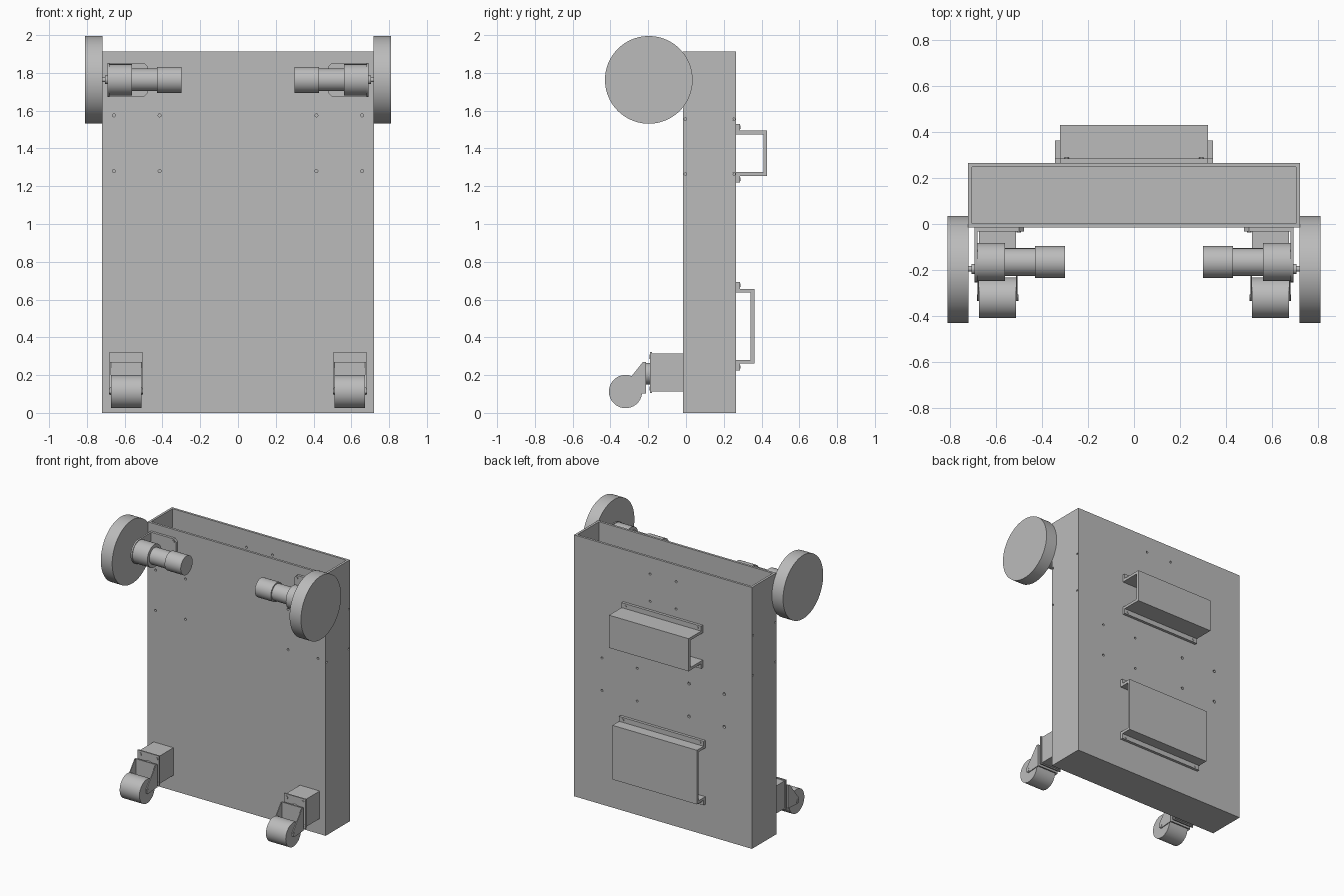
import bpy, bmesh, math
from mathutils import Matrix, Vector

cube = bpy.data.objects.get("Cube")
if cube:
    bpy.data.objects.remove(cube, do_unlink=True)

grey = bpy.data.materials.new("plain grey")
grey.use_nodes = True
grey.diffuse_color = (0.5, 0.5, 0.5, 1)
grey.node_tree.nodes["Principled BSDF"].inputs["Base Color"].default_value = grey.diffuse_color


def finish(name, bm, smooth=False):
    bmesh.ops.recalc_face_normals(bm, faces=bm.faces[:])
    mesh = bpy.data.meshes.new(name)
    bm.to_mesh(mesh)
    bm.free()
    mesh.materials.append(grey)
    ob = bpy.data.objects.new(name, mesh)
    bpy.context.collection.objects.link(ob)
    bpy.ops.object.select_all(action='DESELECT')
    ob.select_set(True)
    bpy.context.view_layer.objects.active = ob
    if smooth:
        bpy.ops.object.shade_smooth_by_angle(angle=math.radians(30))
    return ob


def add_box(bm, x, y, z):
    lo, hi = Vector((x[0], y[0], z[0])), Vector((x[1], y[1], z[1]))
    m = Matrix.Translation((lo + hi) / 2) @ Matrix.Diagonal((*(hi - lo), 1))
    bmesh.ops.create_cube(bm, size=1, matrix=m)


def add_cyl(bm, a, b, r, n=48):
    a, b = Vector(a), Vector(b)
    turn = (b - a).to_track_quat('Z', 'Y').to_matrix().to_4x4()
    bmesh.ops.create_cone(bm, cap_ends=True, segments=n, radius1=r, radius2=r,
                          depth=(b - a).length, matrix=Matrix.Translation((a + b) / 2) @ turn)


def add_prism(bm, profile, x0, x1):
    """Extrude a (y, z) outline along x."""
    face = bm.faces.new([bm.verts.new((x0, y, z)) for y, z in profile])
    new = bmesh.ops.extrude_face_region(bm, geom=[face])["geom"]
    verts = [v for v in new if isinstance(v, bmesh.types.BMVert)]
    bmesh.ops.translate(bm, verts=verts, vec=(x1 - x0, 0, 0))


def span(s, a, b):
    return tuple(sorted((s * a, s * b)))


# Open-topped cabinet: inset the top and push it down to the floor
FRONT, BACK, WALL = -0.015, 0.265, 0.024
bm = bmesh.new()
add_box(bm, (-0.72, 0.72), (FRONT, BACK), (0.005, 1.917))
bm.faces.ensure_lookup_table()
top = max(bm.faces, key=lambda f: f.calc_center_median().z)
bmesh.ops.inset_individual(bm, faces=[top], thickness=WALL)
floor = bmesh.ops.extrude_discrete_faces(bm, faces=[top])["faces"][0]
bmesh.ops.translate(bm, verts=floor.verts[:], vec=(0, 0, -1.917 + 0.005 + WALL))
cabinet = finish("cabinet", bm)

# Screw holes drilled through the cabinet walls
bm = bmesh.new()


def drill_y(x, z, y, r=0.008):
    add_cyl(bm, (x, y - 0.04, z), (x, y + 0.04, z), r, 12)


for s in (-1, 1):
    for z in (1.58, 1.285):
        for x in (0.415, 0.657):
            drill_y(s * x, z, FRONT)
    for z in (1.795, 1.595):
        drill_y(s * 0.105, z, BACK)
    for z in (1.077, 0.838):
        for x in (0.21, 0.495):
            drill_y(s * x, z, BACK, 0.011 if s < 0 else 0.008)
    for z in (1.56, 1.27):
        for y in (-0.003, 0.253):
            add_cyl(bm, (s * 0.69, y, z), (s * 0.75, y, z), 0.007, 12)
cutter = finish("hole_cutter", bm)
cutter.hide_render = True
cut = cabinet.modifiers.new("holes", 'BOOLEAN')
cut.operation, cut.solver, cut.object = 'DIFFERENCE', 'EXACT', cutter
bpy.context.view_layer.objects.active = cabinet
bpy.ops.object.modifier_apply(modifier=cut.name)
bpy.data.objects.remove(cutter, do_unlink=True)


# Hat-shaped channels on the back, open at both ends
def channel(name, half, depth, z0, z1, lip=0.036, t=0.02):
    y0, y1 = BACK, BACK + depth
    upper = [(y0, z1 + lip), (y0 + t, z1 + lip), (y0 + t, z1), (y1, z1)]
    lower = [(y1, z0), (y0 + t, z0), (y0 + t, z0 - lip), (y0, z0 - lip)]
    inner = [(y0, z0 + t), (y1 - t, z0 + t), (y1 - t, z1 - t), (y0, z1 - t)]
    bm = bmesh.new()
    add_prism(bm, upper + lower + inner, -half, half)
    finish(name, bm)
    bm = bmesh.new()
    for s in (-1, 1):
        for z in (z0 - lip / 2, z1 + lip / 2):
            x = s * (half - 0.03)
            add_cyl(bm, (x, y0 + t, z), (x, y0 + t + 0.003, z), 0.009, 12)
    finish(name + "_screws", bm)


channel("upper_channel", 0.322, 0.165, 1.26, 1.499)
channel("lower_channel", 0.342, 0.097, 0.266, 0.662)

AXIS_Z = 1.768
for s, side in ((1, "left"), (-1, "right")):
    # Drive wheel
    bm = bmesh.new()
    add_cyl(bm, (s * 0.718, -0.197, AXIS_Z), (s * 0.81, -0.197, AXIS_Z), 0.232, 96)
    finish(side + "_drive_wheel", bm, True)

    # Geared motor: shaft, gearbox, body and end cap
    bm = bmesh.new()
    for x0, x1, r, y in ((0.72, 0.69, 0.012, -0.195), (0.705, 0.69, 0.022, -0.195),
                         (0.68, 0.56, 0.083, -0.165), (0.56, 0.43, 0.06, -0.165),
                         (0.43, 0.30, 0.069, -0.165)):
        add_cyl(bm, (s * x0, y, AXIS_Z), (s * x1, y, AXIS_Z), r)
    finish(side + "_motor", bm, True)

    # Motor angle bracket: flat mount with clipped corners and a rounded upright
    bm = bmesh.new()
    zl, zh, c = AXIS_Z - 0.09, AXIS_Z + 0.09, 0.02
    outline = [(0.692, zl), (0.478 + c, zl), (0.478, zl + c),
               (0.478, zh - c), (0.478 + c, zh), (0.692, zh)]
    face = bm.faces.new([bm.verts.new((s * x, FRONT, z)) for x, z in outline])
    new = bmesh.ops.extrude_face_region(bm, geom=[face])["geom"]
    bmesh.ops.translate(bm, verts=[v for v in new if isinstance(v, bmesh.types.BMVert)],
                        vec=(0, -0.018, 0))
    arc = [math.pi * i / 16 for i in range(17)]
    upright = [(-0.165 - 0.088 * math.sin(a), AXIS_Z + 0.088 * math.cos(a)) for a in arc]
    add_prism(bm, [(FRONT, zh)] + upright + [(FRONT, zl)], s * 0.68, s * 0.692)
    for z in (zl + 0.018, zh - 0.018):
        add_cyl(bm, (s * 0.50, -0.033, z), (s * 0.50, -0.037, z), 0.009, 12)
    finish(side + "_motor_bracket", bm, True)

    # Caster spacer block, mounting plate and its screws
    bm = bmesh.new()
    cx = s * 0.592
    add_box(bm, span(s, 0.512, 0.672), (-0.18, FRONT), (0.118, 0.32))
    add_box(bm, span(s, 0.505, 0.679), (-0.19, -0.18), (0.11, 0.327))
    for x in (-0.066, 0.066):
        for z in (0.135, 0.302):
            add_cyl(bm, (cx + x, -0.19, z), (cx + x, -0.194, z), 0.011, 16)
    finish(side + "_caster_mount", bm)

    # Caster swivel and fork
    bm = bmesh.new()
    add_cyl(bm, (cx, -0.19, 0.213), (cx, -0.212, 0.213), 0.057)
    add_box(bm, (cx - 0.08, cx + 0.08), (-0.221, -0.211), (0.11, 0.275))
    cheek = [(-0.211, 0.275), (-0.228, 0.275), (-0.335, 0.14),
             (-0.335, 0.11), (-0.32, 0.1), (-0.211, 0.108)]
    for e in (-1, 1):
        add_prism(bm, cheek, cx + e * 0.081, cx + e * 0.087)
    add_cyl(bm, (cx - 0.09, -0.32, 0.12), (cx + 0.09, -0.32, 0.12), 0.014, 16)
    finish(side + "_caster_fork", bm, True)

    # Caster wheel
    bm = bmesh.new()
    add_cyl(bm, (cx - 0.08, -0.32, 0.118), (cx + 0.08, -0.32, 0.118), 0.088, 64)
    finish(side + "_caster_wheel", bm, True)

# Stand everything exactly on the ground, centred front to back
bpy.context.view_layer.update()
for ob in bpy.context.collection.objects:
    if ob.type == 'MESH' and ob.data.materials and ob.data.materials[0] == grey:
        ob.data.transform(Matrix.Translation((0, 0, -0.005)))
